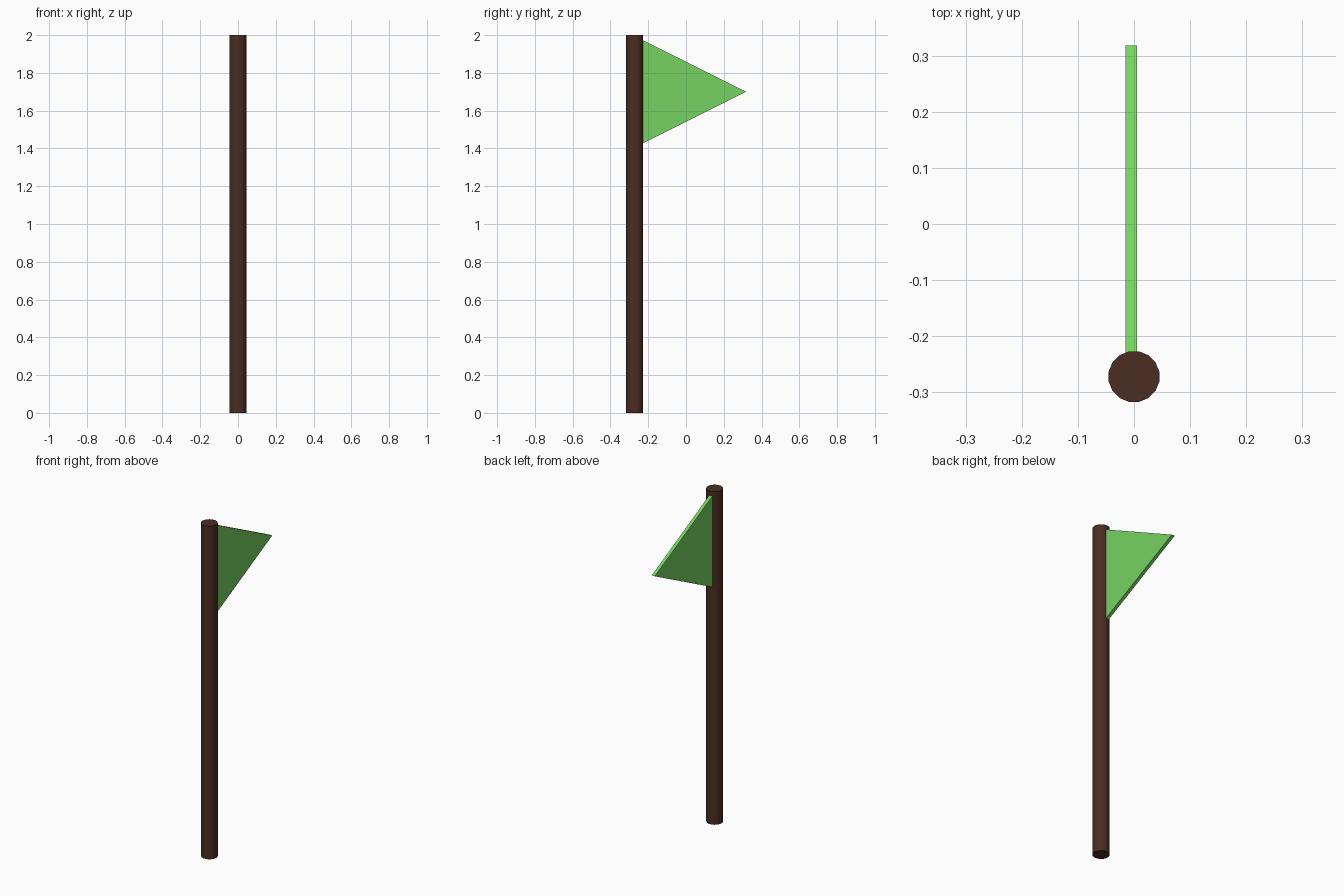
import bpy, bmesh, math

if "Cube" in bpy.data.objects:
    bpy.data.objects.remove(bpy.data.objects["Cube"])


def paint(obj, name, color):
    mat = bpy.data.materials.new(name)
    mat.diffuse_color = (*color, 1)
    mat.use_nodes = True
    mat.node_tree.nodes["Principled BSDF"].inputs["Base Color"].default_value = mat.diffuse_color
    obj.data.materials.append(mat)


# Pole: plain round post, smooth sides with sharp caps
bpy.ops.mesh.primitive_cylinder_add(vertices=16, radius=0.046, depth=2,
                                    location=(0, -0.272, 1),
                                    rotation=(0, 0, math.pi / 16))
pole = bpy.context.object
pole.name = "pole"
bpy.ops.object.shade_smooth_by_angle(angle=math.radians(35))
paint(pole, "dark_wood", (0.069, 0.027, 0.016))

# Pennant: triangular profile extruded to a thin slab, rooted inside the pole
bm = bmesh.new()
profile = [(-0.262, 1.99), (-0.262, 1.41), (0.318, 1.70)]
face = bm.faces.new([bm.verts.new((-0.015, y, z)) for y, z in profile])
ext = bmesh.ops.extrude_face_region(bm, geom=[face])
bmesh.ops.translate(bm, vec=(0.02, 0, 0),
                    verts=[v for v in ext["geom"] if isinstance(v, bmesh.types.BMVert)])
bmesh.ops.recalc_face_normals(bm, faces=bm.faces)
mesh = bpy.data.meshes.new("pennant")
bm.to_mesh(mesh)
bm.free()
pennant = bpy.data.objects.new("pennant", mesh)
bpy.context.collection.objects.link(pennant)
paint(pennant, "green_cloth", (0.18, 0.65, 0.12))
